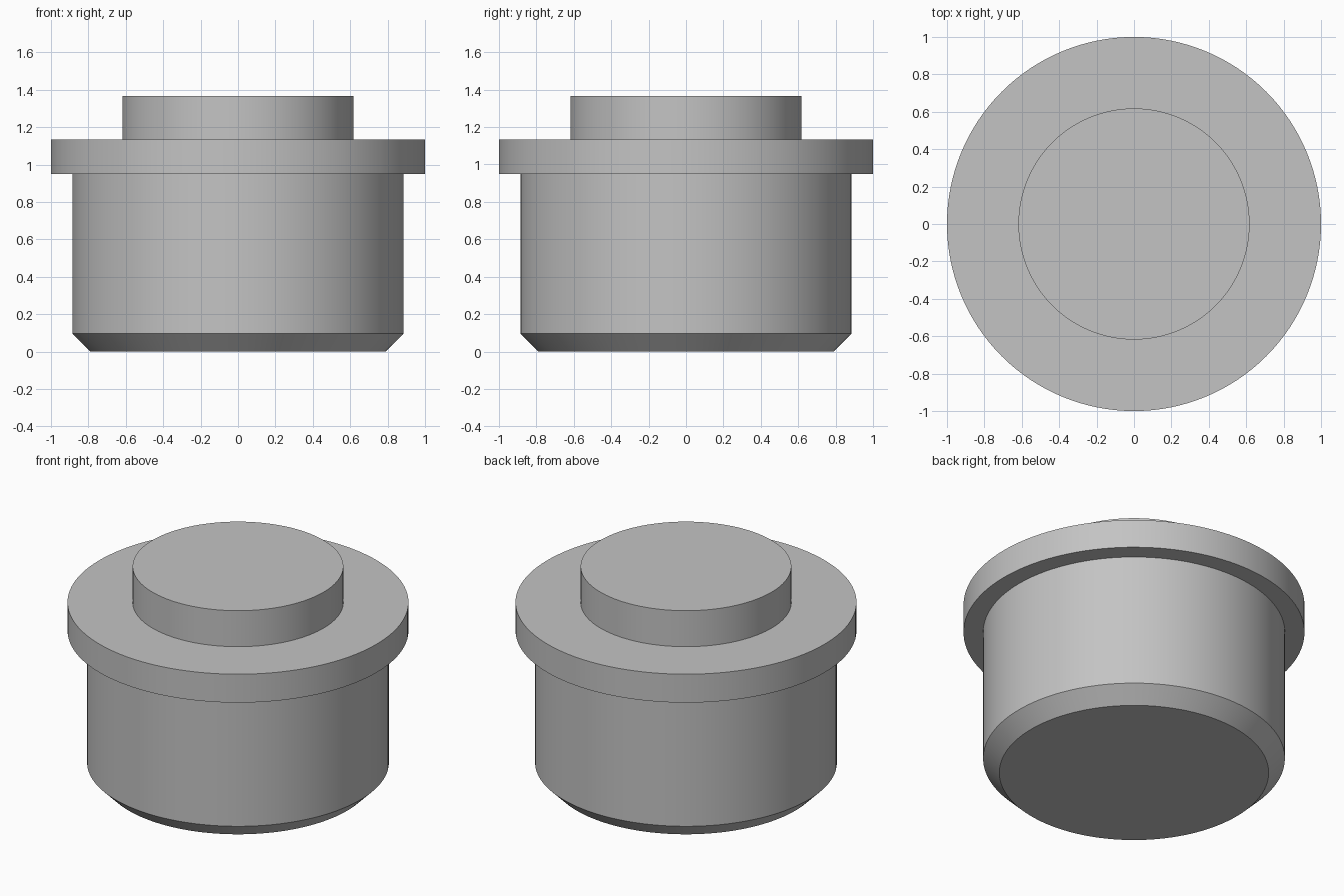
import bpy
import bmesh
import math

cube = bpy.data.objects.get("Cube")
if cube:
    bpy.data.objects.remove(cube, do_unlink=True)

SIDES = 128

# Plain grey metal
grey = bpy.data.materials.new("grey_metal")
grey.use_nodes = True
colour = (0.55, 0.55, 0.55, 1)
grey.diffuse_color = colour
grey.node_tree.nodes["Principled BSDF"].inputs["Base Color"].default_value = colour


def lathe(name, profile, material):
    """Turn a (radius, height) profile around z and cap both ends."""
    bm = bmesh.new()
    rings = []
    for radius, height in profile:
        ring = []
        for i in range(SIDES):
            a = math.tau * i / SIDES
            ring.append(bm.verts.new((radius * math.cos(a), radius * math.sin(a), height)))
        rings.append(ring)
    for low, high in zip(rings, rings[1:]):
        for i in range(SIDES):
            j = (i + 1) % SIDES
            bm.faces.new((low[i], low[j], high[j], high[i]))
    bm.faces.new(rings[0][::-1])
    bm.faces.new(rings[-1])
    mesh = bpy.data.meshes.new(name)
    bm.to_mesh(mesh)
    bm.free()
    mesh.materials.append(material)
    obj = bpy.data.objects.new(name, mesh)
    bpy.context.collection.objects.link(obj)
    bpy.ops.object.select_all(action="DESELECT")
    obj.select_set(True)
    bpy.context.view_layer.objects.active = obj
    bpy.ops.object.shade_smooth_by_angle(angle=math.radians(30))
    return obj


lathe("flanged_plug", [
    (0.79, 0), (0.885, 0.096),      # chamfered foot
    (0.885, 0.95),                  # body wall
    (1, 0.95), (1, 1.134),          # flange
    (0.618, 1.134), (0.618, 1.367)  # raised boss
], grey)
